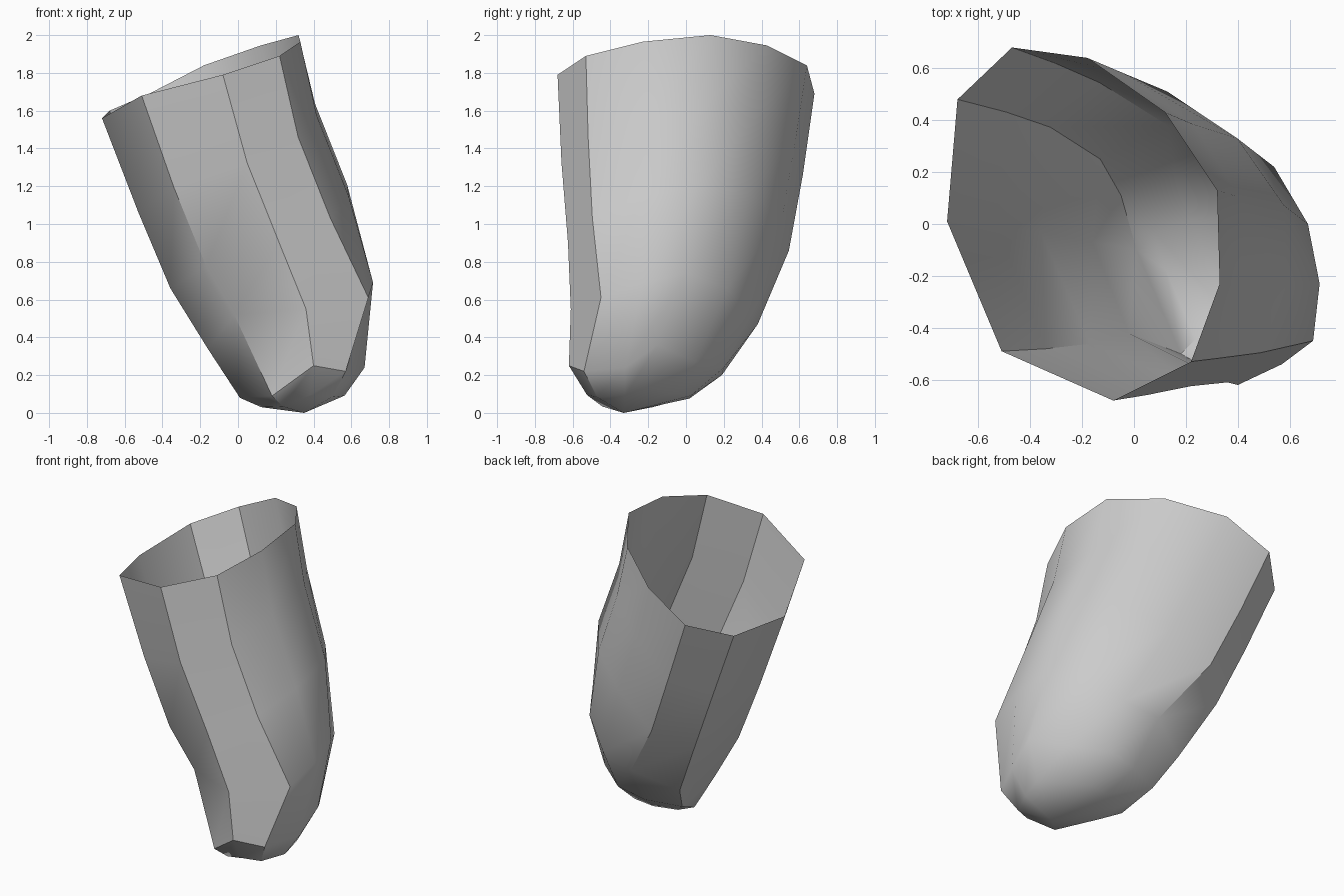
import bpy, bmesh, math
from mathutils import Vector

cube = bpy.data.objects.get("Cube")
if cube:
    bpy.data.objects.remove(cube, do_unlink=True)


def make_material(name, colour):
    material = bpy.data.materials.new(name)
    material.use_nodes = True
    material.diffuse_color = colour
    material.node_tree.nodes["Principled BSDF"].inputs["Base Color"].default_value = colour
    return material


def place_ring(outline, shift, scale, tilt):
    """Shift and scale the rim outline into one cross-section; tilt leans it along y."""
    return [Vector((shift[0] + scale[0] * x,
                    shift[1] + scale[1] * y,
                    shift[2] + scale[2] * z + tilt * y)) for x, y, z in outline]


def loft_shell(name, rings, tip, material):
    """Skin the rings from the open rim down to a closed tip."""
    mesh = bpy.data.meshes.new(name)
    bm = bmesh.new()
    loops = [[bm.verts.new(point) for point in ring] for ring in rings]
    end = bm.verts.new(tip)
    count = len(loops[0])
    for i in range(count):
        j = (i + 1) % count
        for upper, lower in zip(loops, loops[1:]):
            bm.faces.new((upper[j], upper[i], lower[i], lower[j]))
        bm.faces.new((loops[-1][j], loops[-1][i], end))
    bm.normal_update()
    bm.to_mesh(mesh)
    bm.free()
    mesh.materials.append(material)
    shell = bpy.data.objects.new(name, mesh)
    bpy.context.collection.objects.link(shell)
    bpy.ops.object.select_all(action="DESELECT")
    shell.select_set(True)
    bpy.context.view_layer.objects.active = shell
    bpy.ops.object.shade_smooth_by_angle(angle=math.radians(36))
    return shell


# Outline of the open rim, anticlockwise from the right side
rim = [(-.72, .01, 1.56), (-.51, -.49, 1.68), (-.08, -.68, 1.79), (.22, -.53, 1.89),
       (.33, -.23, 1.965), (.32, .13, 2), (.12, .43, 1.945), (-.18, .64, 1.84),
       (-.47, .68, 1.69), (-.68, .48, 1.6)]

# Bulging belly, further out on the left side
belly = [(-.16, -.07, .34), (-.02, -.42, .52), (.36, -.61, .55), (.69, -.45, .61),
         (.715, -.23, .69), (.67, 0, .74), (.54, .22, .66), (.36, .34, .52),
         (.13, .38, .47), (-.13, .25, .36)]

# Foot, where the walls turn under
foot = [(.01, -.1, .08), (.18, -.5, .09), (.4, -.62, .25), (.57, -.54, .22),
        (.67, -.32, .24), (.68, -.15, .36), (.55, .05, .27), (.35, .2, .24),
        (.16, .19, .2), (-.05, .11, .18)]
foot = [Vector(point) for point in foot]

# Rounded underside between the foot and the tip
tip = Vector((.35, -.33, 0))
underside = [Vector((*point.lerp(tip, .33).xy, point.z * .38)) for point in foot]

rings = [rim,
         place_ring(rim, (.12, -.02, -.95), (.9, .94, 1.29), .05),
         place_ring(rim, (.29, -.04, -1.26), (.9, .86, 1.23), .06),
         belly, foot, underside]

grey = make_material("plain grey", (.6, .6, .6, 1))
loft_shell("open_shell", rings, tip, grey)
